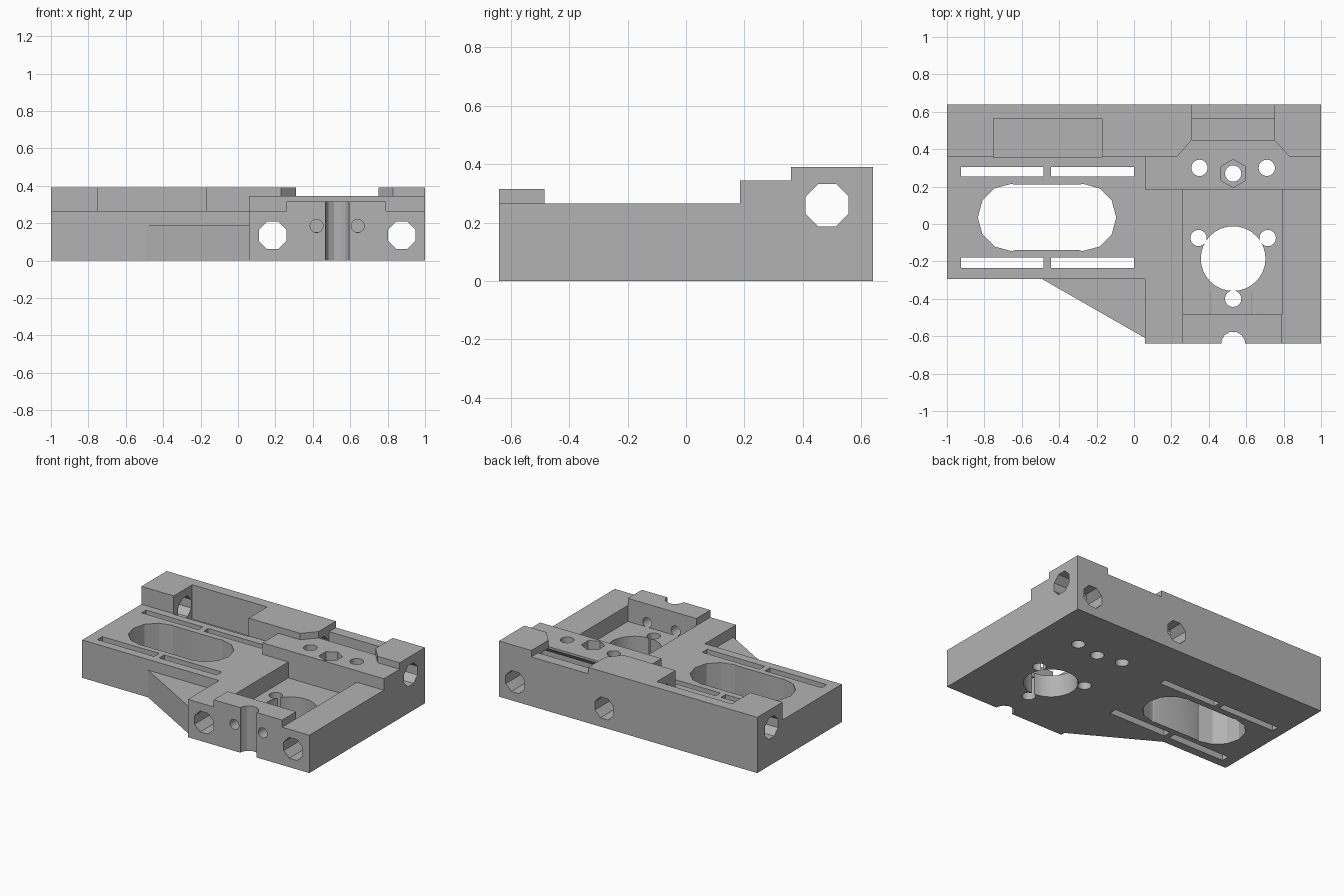
import bpy, bmesh, math
from mathutils import Matrix

cube = bpy.data.objects.get("Cube")
if cube:
    bpy.data.objects.remove(cube, do_unlink=True)

grey = bpy.data.materials.new("plain_grey")
grey.use_nodes = True
grey.diffuse_color = (0.45, 0.45, 0.45, 1)
grey.node_tree.nodes["Principled BSDF"].inputs["Base Color"].default_value = (0.45, 0.45, 0.45, 1)


def finish(name, bm):
    bmesh.ops.recalc_face_normals(bm, faces=bm.faces)
    mesh = bpy.data.meshes.new(name)
    bm.to_mesh(mesh)
    bm.free()
    mesh.materials.append(grey)
    obj = bpy.data.objects.new(name, mesh)
    bpy.context.collection.objects.link(obj)
    return obj


def prism(name, outline, z0, z1):
    """Upright solid from a plan outline."""
    bm = bmesh.new()
    face = bm.faces.new([bm.verts.new((x, y, z0)) for x, y in outline])
    new = bmesh.ops.extrude_face_region(bm, geom=[face])["geom"]
    top = [v for v in new if isinstance(v, bmesh.types.BMVert)]
    bmesh.ops.translate(bm, verts=top, vec=(0, 0, z1 - z0))
    return finish(name, bm)


def box(name, x0, x1, y0, y1, z0, z1):
    return prism(name, [(x0, y0), (x1, y0), (x1, y1), (x0, y1)], z0, z1)


def rod(name, centre, radius, sides, length, axis="Z", turn=0.0):
    """Regular cylinder along one axis, used for drilling."""
    bm = bmesh.new()
    bmesh.ops.create_cone(bm, cap_ends=True, segments=sides, radius1=radius,
                          radius2=radius, depth=length)
    tilt = {"X": Matrix.Rotation(math.pi / 2, 4, "Y"),
            "Y": Matrix.Rotation(math.pi / 2, 4, "X"),
            "Z": Matrix.Identity(4)}[axis]
    bmesh.ops.transform(bm, matrix=Matrix.Translation(centre) @ tilt
                        @ Matrix.Rotation(turn, 4, "Z"), verts=bm.verts)
    return finish(name, bm)


# Plate with the wider front block
body = prism("machined_carriage", [(-1, -0.295), (0.06, -0.295), (0.06, -0.64),
                                   (1, -0.64), (1, 0.64), (-1, 0.64)], 0, 0.265)


def combine(tool, operation):
    tool.hide_render = True
    mod = body.modifiers.new(tool.name, "BOOLEAN")
    mod.operation, mod.solver, mod.object = operation, "EXACT", tool
    bpy.context.view_layer.objects.active = body
    bpy.ops.object.modifier_apply(modifier=mod.name)
    bpy.data.objects.remove(tool, do_unlink=True)


def add(tool):
    combine(tool, "UNION")


def cut(tool):
    combine(tool, "DIFFERENCE")


# Raised deck, front pad and side gusset
add(box("raised_deck", 0.06, 1, 0.185, 0.64, 0.1, 0.345))
add(box("front_pad", 0.26, 0.79, -0.64, -0.485, 0.1, 0.315))
add(prism("gusset", [(-0.49, -0.295), (0.06, -0.61), (0.1, -0.61), (0.1, -0.25),
                     (-0.49, -0.25)], 0, 0.19))

# Back rail in two lengths with chamfered ends around the notch
add(prism("long_rail", [(-1, 0.36), (0.23, 0.36), (0.31, 0.45), (0.31, 0.64),
                        (-1, 0.64)], 0.1, 0.39))
add(prism("short_rail", [(0.83, 0.36), (1, 0.36), (1, 0.64), (0.75, 0.64),
                         (0.75, 0.45)], 0.1, 0.39))

# Pockets in the rail and the large recess behind the pad
cut(box("rail_pocket", -0.75, -0.17, 0.355, 0.565, 0.15, 0.5))
cut(box("notch_pocket", 0.31, 0.75, 0.45, 0.565, 0.18, 0.5))
cut(box("recess", 0.26, 0.79, -0.485, 0.185, 0.153, 0.5))

# Four long slots
for y0, y1 in ((0.255, 0.305), (-0.235, -0.18)):
    for x0, x1 in ((-0.925, -0.485), (-0.445, 0)):
        cut(box("slot", x0, x1, y0, y1, -0.1, 0.5))

# Oval opening
for x in (-0.655, -0.275):
    cut(rod("oval_end", (x, 0.035, 0.2), 0.18, 12, 1))
cut(box("oval_middle", -0.67, -0.25, -0.14, 0.21, -0.1, 0.5))

# Octagonal rod holes along y and x
octagon = math.pi / 8
for x in (0.185, 0.875):
    cut(rod("rod_hole", (x, 0, 0.135), 0.079, 8, 2, "Y", octagon))
cut(rod("cross_hole", (0, 0.483, 0.26), 0.079, 8, 3, "X", octagon))

# Large bore, screw holes and hexagonal nut seat
cut(rod("bore", (0.53, -0.185, 0.2), 0.173, 32, 1))
for x, y in ((0.35, 0.3), (0.71, 0.3), (0.345, -0.075), (0.715, -0.075),
             (0.53, 0.27), (0.53, -0.4)):
    cut(rod("screw_hole", (x, y, 0.2), 0.044, 16, 1))
cut(rod("nut_seat", (0.53, 0.27, 0.4), 0.075, 6, 0.4, "Z", 0))

# Front pad: two screw holes reaching the recess, and a half-round groove
for x in (0.42, 0.64):
    cut(rod("pad_hole", (x, -0.56, 0.185), 0.035, 16, 0.4, "Y"))
cut(rod("pad_groove", (0.53, -0.64, 0.2), 0.065, 12, 1, "Z", math.pi / 12))

# Smooth only the gentle angles
bpy.ops.object.select_all(action="DESELECT")
body.select_set(True)
bpy.context.view_layer.objects.active = body
bpy.ops.object.shade_smooth_by_angle(angle=math.radians(25))
